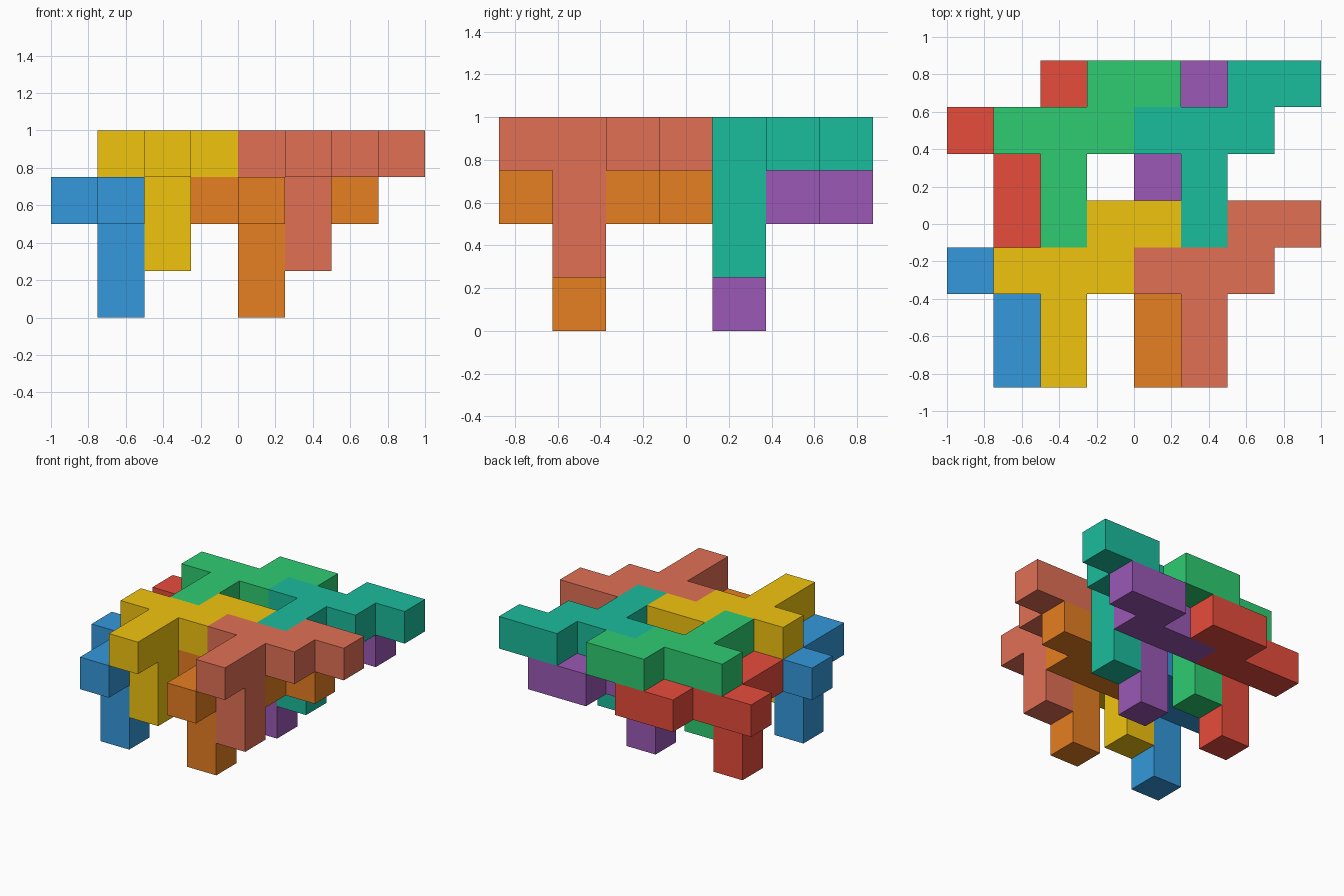
import bpy, bmesh
from mathutils import Color, Vector

if "Cube" in bpy.data.objects:
    bpy.data.objects.remove(bpy.data.objects["Cube"])

U = 0.25                              # edge of one cube cell
ORIGIN = Vector((-1.0, -0.875, 0.0))  # corner of the whole assembly

# One piece: a branching flat plate of cubes with a two-cube leg below it
PLATE = [(1, 0), (1, 1), (0, 2), (1, 2), (2, 2), (2, 3), (3, 3)]
CELLS = {(x, y, 2) for x, y in PLATE} | {(1, 1, 0), (1, 1, 1)}


def cube_piece(name, offset, rgb):
    """Solid piece: outer faces of the cells only, merged into flat polygons."""
    bm = bmesh.new()
    for cell in CELLS:
        for axis in range(3):
            for side in (0, 1):
                near = list(cell)
                near[axis] += 2 * side - 1
                if tuple(near) in CELLS:
                    continue
                u, v = (axis + 1) % 3, (axis + 2) % 3
                ring = []
                for a, b in ((0, 0), (1, 0), (1, 1), (0, 1)):
                    p = Vector(cell)
                    p[axis] += side
                    p[u] += a
                    p[v] += b
                    ring.append(bm.verts.new(p * U))
                bm.faces.new(ring if side else ring[::-1])
    bmesh.ops.remove_doubles(bm, verts=bm.verts[:], dist=0.001)
    bmesh.ops.dissolve_limit(bm, angle_limit=0.01, verts=bm.verts[:], edges=bm.edges[:])
    mesh = bpy.data.meshes.new(name)
    bm.to_mesh(mesh)
    bm.free()
    mat = bpy.data.materials.new(name + "_color")
    linear = Color([c / 255 for c in rgb]).from_srgb_to_scene_linear()
    mat.diffuse_color = (*linear, 1.0)
    mat.use_nodes = True
    mat.node_tree.nodes["Principled BSDF"].inputs["Base Color"].default_value = mat.diffuse_color
    mesh.materials.append(mat)
    obj = bpy.data.objects.new(name, mesh)
    obj.location = ORIGIN + Vector(offset) * U
    bpy.context.collection.objects.link(obj)


# Four columns; each has an upper piece and a copy one cell left and one down
COLUMNS = [
    ("front_left", 1, 0, (241, 196, 15), (52, 152, 219)),
    ("front_right", 4, 0, (225, 112, 85), (230, 126, 34)),
    ("back_left", 1, 3, (46, 204, 113), (231, 76, 60)),
    ("back_right", 4, 3, (26, 188, 156), (155, 89, 182)),
]
for label, i, j, upper, lower in COLUMNS:
    cube_piece("upper_piece_" + label, (i, j, 1), upper)
    cube_piece("lower_piece_" + label, (i - 1, j, 0), lower)
